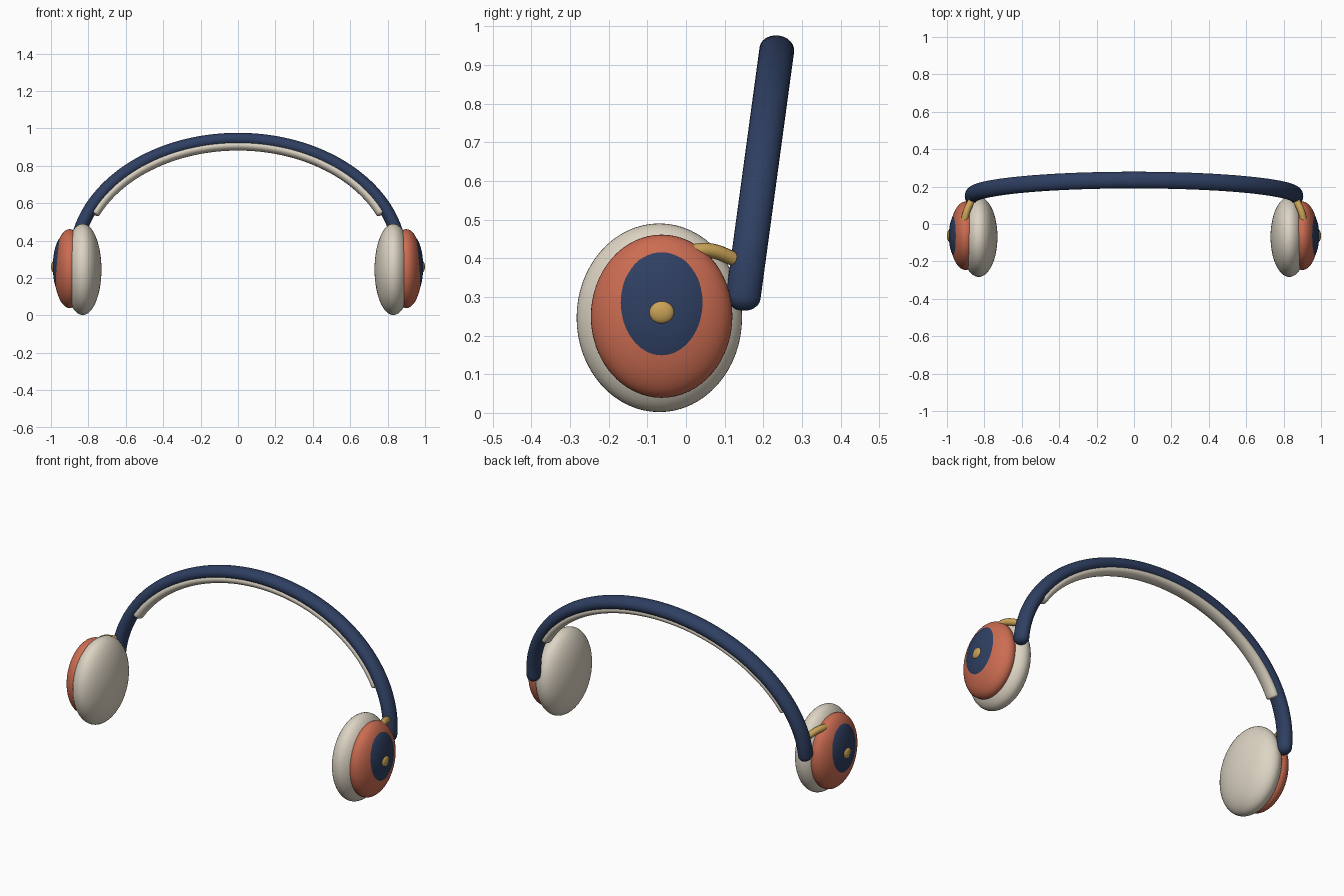
import bpy
import bmesh
from math import sin, cos, pi, radians, atan2
from mathutils import Vector

cube = bpy.data.objects.get("Cube")
if cube:
    bpy.data.objects.remove(cube, do_unlink=True)


def material(name, rgb):
    mat = bpy.data.materials.new(name)
    mat.use_nodes = True
    mat.diffuse_color = (*rgb, 1)
    mat.node_tree.nodes["Principled BSDF"].inputs["Base Color"].default_value = (*rgb, 1)
    return mat


NAVY = material("navy", (0.028, 0.050, 0.122))
ORANGE = material("terracotta", (0.60, 0.150, 0.083))
CREAM = material("cream", (0.72, 0.66, 0.55))
GOLD = material("brass", (0.58, 0.36, 0.095))


def add_mesh(name, bm, mat):
    mesh = bpy.data.meshes.new(name)
    bm.to_mesh(mesh)
    bm.free()
    mesh.materials.append(mat)
    mesh.shade_smooth()
    obj = bpy.data.objects.new(name, mesh)
    bpy.context.collection.objects.link(obj)
    return obj


def ellipsoid(name, centre, radii, mat):
    """Smooth ellipsoid with its poles along x."""
    bm = bmesh.new()
    bmesh.ops.create_uvsphere(bm, u_segments=64, v_segments=32, radius=1)
    for v in bm.verts:
        x, y, z = v.co
        v.co = [c + r * p for c, r, p in zip(centre, radii, (z, y, -x))]
    return add_mesh(name, bm, mat)


# Headband: half ellipse leaning back
SPAN, RISE = 0.869, 0.646
PIVOT = (0, 0.148, 0.30)
LEAN = atan2(0.087, 0.64)


def arch(name, start, inset, thick, wide, cap, mat, steps=80, sides=24):
    """Sweep an oval section along the arch, with domed ends."""
    def frame(t):
        tangent = Vector((-SPAN * sin(t), 0, RISE * cos(t))).normalized()
        normal = Vector((tangent.z, 0, -tangent.x))
        point = Vector((SPAN * cos(t), 0, RISE * sin(t))) - inset * normal
        return point, tangent, normal

    dome = [radians(a) for a in (88, 70, 50, 30, 15)]
    stations = [(start, -cap * sin(a), cos(a)) for a in dome]
    stations += [(start + (pi - 2 * start) * i / steps, 0, 1) for i in range(steps + 1)]
    stations += [(pi - start, cap * sin(a), cos(a)) for a in reversed(dome)]
    bm = bmesh.new()
    rings = []
    for t, push, scale in stations:
        point, tangent, normal = frame(t)
        ring = []
        for k in range(sides):
            a = 2 * pi * k / sides
            offset = normal * (thick * cos(a)) + Vector((0, wide * sin(a), 0))
            ring.append(bm.verts.new(point + tangent * push + offset * scale))
        rings.append(ring)
    for r0, r1 in zip(rings, rings[1:]):
        for k in range(sides):
            n = (k + 1) % sides
            bm.faces.new((r0[k], r0[n], r1[n], r1[k]))
    bm.faces.new(rings[0])
    bm.faces.new(rings[-1])
    bmesh.ops.recalc_face_normals(bm, faces=bm.faces)
    obj = add_mesh(name, bm, mat)
    obj.location = PIVOT
    obj.rotation_euler.x = -LEAN
    return obj


arch("headband", 0, 0, 0.036, 0.045, 0.036, NAVY)
arch("headband_cushion", radians(24.5), 0.033, 0.026, 0.038, 0.012, CREAM)


def arm(name, side):
    """Bent brass rod joining the ear cup to the headband."""
    curve = bpy.data.curves.new(name, "CURVE")
    curve.dimensions = "3D"
    curve.bevel_depth = 0.019
    curve.bevel_resolution = 4
    curve.use_fill_caps = True
    points = [(0.908, 0.01, 0.417), (0.897, 0.06, 0.42),
              (0.876, 0.11, 0.404), (0.852, 0.155, 0.38)]
    spline = curve.splines.new("BEZIER")
    spline.bezier_points.add(len(points) - 1)
    for bp, (x, y, z) in zip(spline.bezier_points, points):
        bp.co = (side * x, y, z)
        bp.handle_left_type = bp.handle_right_type = "AUTO"
    curve.materials.append(GOLD)
    bpy.context.collection.objects.link(bpy.data.objects.new(name, curve))


# Ear cups, mirrored on both sides
for label, side in (("left", 1), ("right", -1)):
    ellipsoid(label + "_ear_pad", (side * 0.83, -0.069, 0.246), (0.10, 0.214, 0.244), CREAM)
    ellipsoid(label + "_ear_shell", (side * 0.90, -0.063, 0.25), (0.085, 0.183, 0.211), ORANGE)
    ellipsoid(label + "_outer_disc", (side * 0.925, -0.063, 0.26), (0.065, 0.1435, 0.172), NAVY)
    ellipsoid(label + "_button", (side * 0.984, -0.063, 0.26), (0.016, 0.033, 0.030), GOLD)
    arm(label + "_arm", side)
